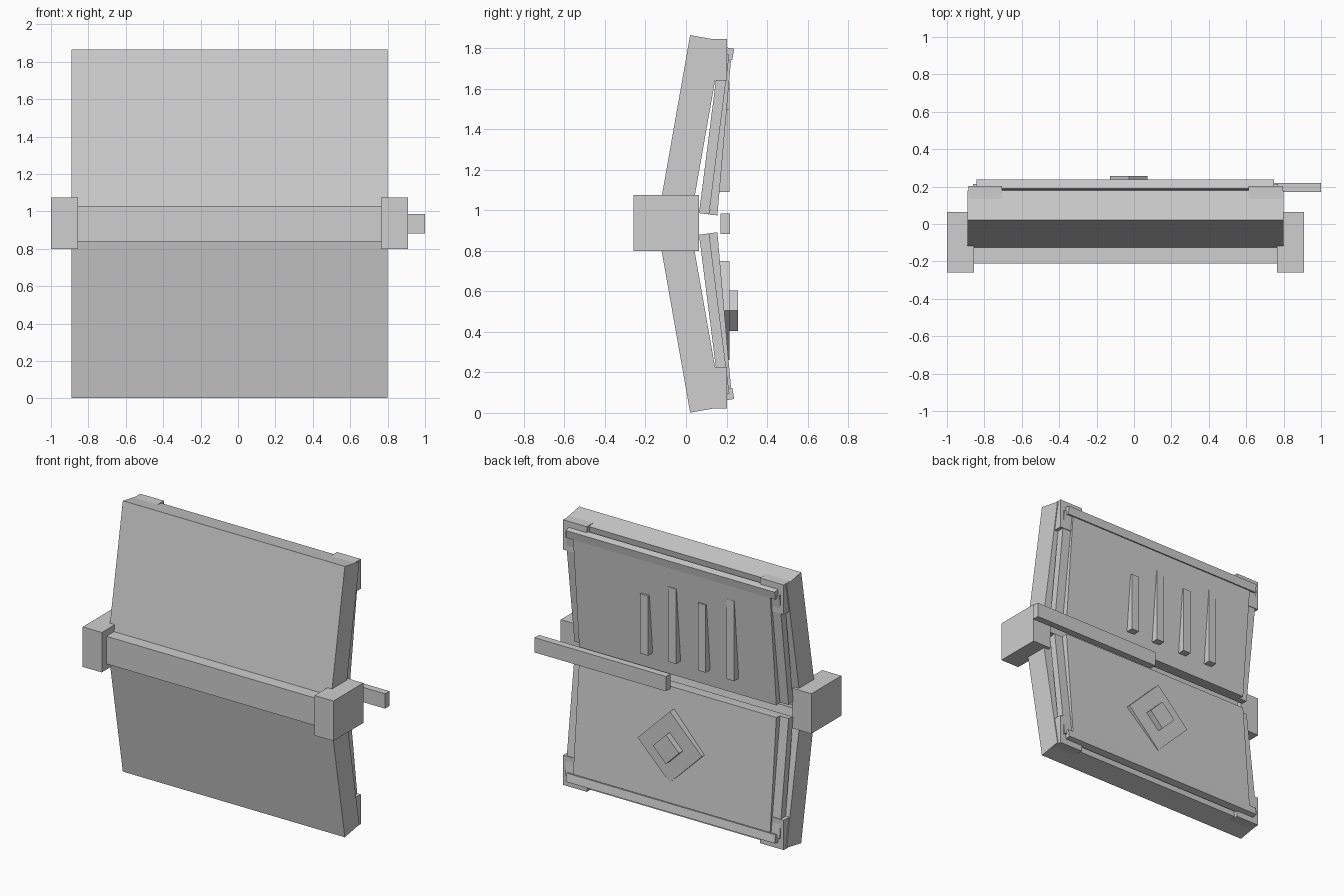
import bpy, bmesh, math

if "Cube" in bpy.data.objects:
    bpy.data.objects.remove(bpy.data.objects["Cube"])

MID = 0.933   # height of the fold between the two halves
CX = -0.046   # centre of the book body in x

grey = bpy.data.materials.new("stone_grey")
grey.diffuse_color = (0.62, 0.62, 0.62, 1)
grey.use_nodes = True
grey.node_tree.nodes["Principled BSDF"].inputs["Base Color"].default_value = grey.diffuse_color


def prism(name, x0, x1, profile):
    """Extrude a closed (y, z) profile from x0 to x1."""
    bm = bmesh.new()
    face = bm.faces.new([bm.verts.new((x0, y, z)) for y, z in profile])
    ext = bmesh.ops.extrude_face_region(bm, geom=[face])
    for v in ext["geom"]:
        if isinstance(v, bmesh.types.BMVert):
            v.co.x = x1
    bmesh.ops.recalc_face_normals(bm, faces=bm.faces)
    me = bpy.data.meshes.new(name)
    bm.to_mesh(me)
    bm.free()
    me.materials.append(grey)
    ob = bpy.data.objects.new(name, me)
    bpy.context.collection.objects.link(ob)
    return ob


def box(name, x0, x1, y0, y1, z0, z1):
    return prism(name, x0, x1, [(y0, z0), (y1, z0), (y1, z1), (y0, z1)])


def slab(low, high, thick):
    """Tilted rectangle whose back edge runs low-high, thickened to the front."""
    dy, dz = high[0] - low[0], high[1] - low[1]
    n = math.hypot(dy, dz)
    oy, oz = -dz / n * thick, dy / n * thick
    return [low, high, (high[0] + oy, high[1] + oz), (low[0] + oy, low[1] + oz)]


def both(name, x0, x1, profile):
    """Upper part and its mirrored lower twin."""
    prism("upper_" + name, x0, x1, profile)
    prism("lower_" + name, x0, x1, [(y, 2 * MID - z) for y, z in profile])


def diamond(name, x, z, r, y0, y1):
    """Square plate standing on its corner."""
    ob = prism(name, x - r, x + r, [(y0, -r), (y1, -r), (y1, r), (y0, r)])
    for v in ob.data.vertices:
        px, pz = v.co.x - x, v.co.z
        v.co.x, v.co.z = x + (px - pz) / 2, z + (px + pz) / 2


# Covers and page layers, each layer opened a little less
both("cover", CX - 0.845, CX + 0.845, slab((0.022, 0.951), (0.178, 1.837), 0.16))
both("page_block", CX - 0.815, CX + 0.815, slab((0.114, 0.98), (0.214, 1.77), 0.05))
both("open_page", CX - 0.75, CX + 0.75, slab((0.155, 0.975), (0.222, 1.74), 0.04))

# Rails along the outer page edges
both("page_rail", CX - 0.795, CX + 0.795, slab((0.228, 1.742), (0.238, 1.797), 0.05))

# Corner guards
for side, x0 in (("left", -0.885), ("right", 0.613)):
    both(side + "_corner", x0, x0 + 0.18,
         [(0.1, 1.64), (0.202, 1.64), (0.202, 1.845), (0.1, 1.845)])

# Spine bar with end caps
box("spine", CX - 0.82, CX + 0.82, -0.21, -0.03, 0.84, 1.03)
box("left_spine_cap", -1.0, -0.855, -0.26, 0.065, 0.8, 1.075)
box("right_spine_cap", 0.765, 0.908, -0.26, 0.065, 0.8, 1.075)

# Bookmark sticking out of the side
box("bookmark", 0.0, 1.0, 0.17, 0.218, 0.883, 0.985)

# Raised text strips on the upper page
for i, (x, top) in enumerate(((0.168, 1.5), (-0.045, 1.605), (-0.27, 1.555), (-0.487, 1.64))):
    box(f"text_strip_{i + 1}", x - 0.03, x + 0.03, 0.165, 0.215, 1.09, top)

# Diamond emblem on the lower page
diamond("emblem_base", -0.027, 0.505, 0.245, 0.165, 0.215)
diamond("emblem_centre", -0.027, 0.505, 0.1, 0.19, 0.257)
